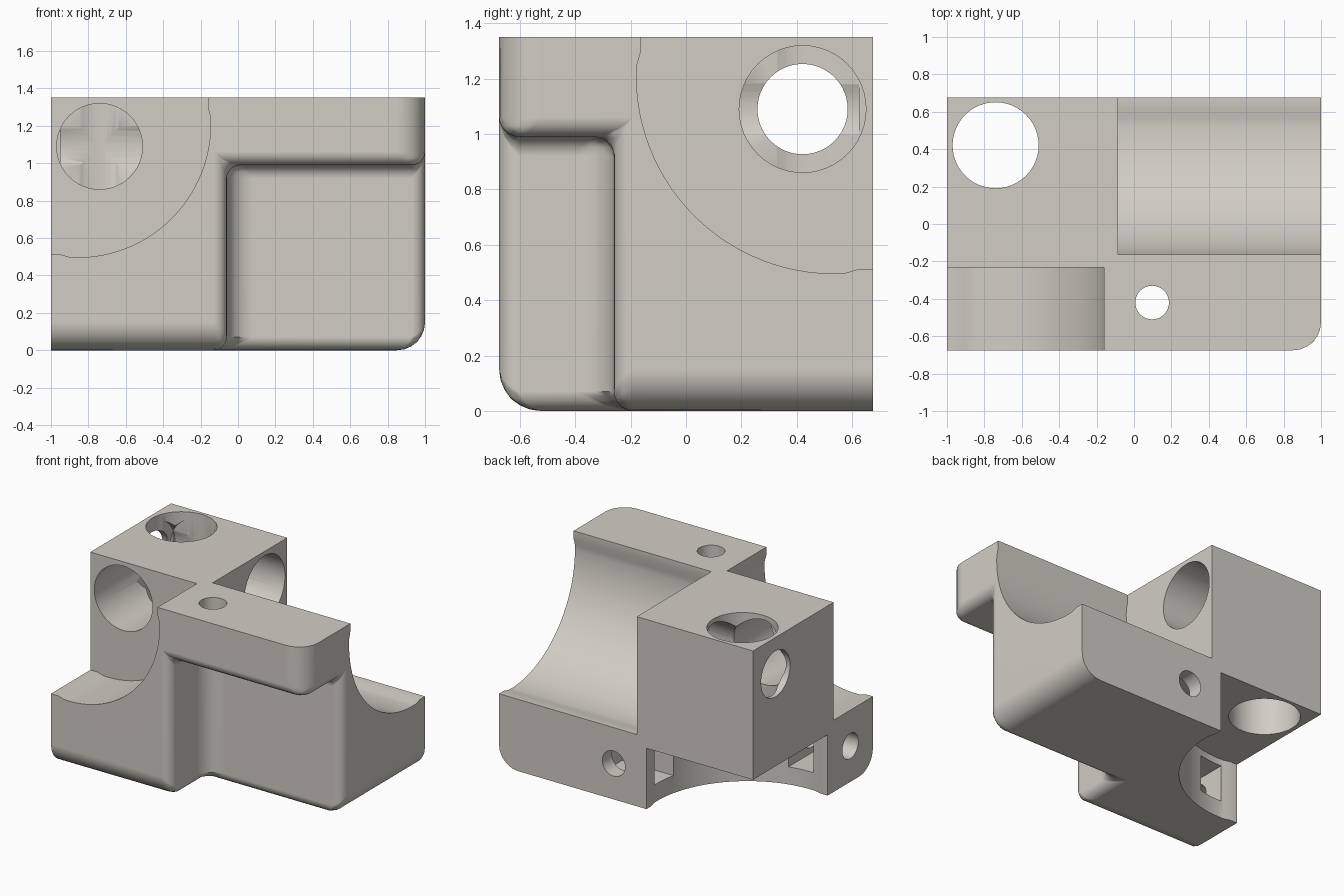
import bpy, bmesh, math
from mathutils import Vector

if "Cube" in bpy.data.objects:
    bpy.data.objects.remove(bpy.data.objects["Cube"])

# Layout is measured inward from the back-left-top corner: u = right, v = forward, w = down
def place(p):
    return Vector((p[0] - 1.0, 0.675 - p[1], 1.35 - p[2]))

SIZE = (2.0, 1.35, 1.35)
NOTCH = (0.94, 0.935, 0.36)
CUBE = (0.915, 0.907, 0.917)    # corner cube
BORE = (0.26, 0.254, 0.26)      # centre of the rod bores
SCREW = (1.097, 1.095, 1.095)   # centre of the screw holes

grey = bpy.data.materials.new("warm_grey")
grey.diffuse_color = (0.64, 0.615, 0.56, 1)
grey.use_nodes = True
grey.node_tree.nodes["Principled BSDF"].inputs["Base Color"].default_value = grey.diffuse_color


def make_object(name, bm):
    bmesh.ops.recalc_face_normals(bm, faces=bm.faces[:])
    mesh = bpy.data.meshes.new(name)
    bm.to_mesh(mesh)
    bm.free()
    ob = bpy.data.objects.new(name, mesh)
    bpy.context.collection.objects.link(ob)
    mesh.materials.append(grey)
    return ob


# Body: a box with one corner notched out, every face described per axis
bm = bmesh.new()
verts = {}

def vert(axis, level, b, c):
    key = [0, 0, 0]
    key[axis], key[(axis + 1) % 3], key[(axis + 2) % 3] = level, b, c
    key = tuple(key)
    if key not in verts:
        verts[key] = bm.verts.new(place([(0, NOTCH[i], SIZE[i])[k] for i, k in enumerate(key)]))
    return verts[key]

outlines = {0: [(0, 0), (2, 0), (2, 2), (0, 2)],
            1: [(1, 1), (2, 1), (2, 2), (1, 2)],
            2: [(0, 0), (2, 0), (2, 1), (1, 1), (1, 2), (0, 2)]}
for axis in range(3):
    for level, outline in outlines.items():
        bm.faces.new([vert(axis, level, b, c) for b, c in outline])

# Large rounding on the outer edges and the upright inner corner, small elsewhere on the notch
weight = bm.edges.layers.float.new("bevel_weight_edge")
keys = {v: k for k, v in verts.items()}
for e in bm.edges:
    pairs = list(zip(keys[e.verts[0]], keys[e.verts[1]]))
    if pairs[0] == (1, 1) and pairs[1] == (1, 1):
        e[weight] = 0.14 / 0.15
    elif (1, 1) in pairs:
        e[weight] = 0.07 / 0.15
    elif pairs.count((2, 2)) == 2:
        e[weight] = 1.0
body = make_object("corner_bracket", bm)
bevel = body.modifiers.new("rounding", 'BEVEL')
bevel.limit_method = 'WEIGHT'
bevel.width = 0.15
bevel.segments = 6
bevel.use_clamp_overlap = False


def cut(name, axis, profile, lo, hi):
    """Subtract a prism running along one axis."""
    bm = bmesh.new()
    rings = []
    for d in (lo, hi):
        ring = []
        for b, c in profile:
            p = [0, 0, 0]
            p[axis], p[(axis + 1) % 3], p[(axis + 2) % 3] = d, b, c
            ring.append(bm.verts.new(place(p)))
        rings.append(ring)
        bm.faces.new(ring)
    n = len(profile)
    for i in range(n):
        j = (i + 1) % n
        bm.faces.new((rings[0][i], rings[0][j], rings[1][j], rings[1][i]))
    ob = make_object(name, bm)
    ob.hide_render = True
    ob.hide_viewport = True
    mod = body.modifiers.new(name, 'BOOLEAN')
    mod.operation = 'DIFFERENCE'
    mod.solver = 'EXACT'
    mod.object = ob


def drill(name, axis, centre, r, lo, hi, n=48):
    b, c = centre[(axis + 1) % 3], centre[(axis + 2) % 3]
    turns = [2 * math.pi * i / n for i in range(n)]
    cut(name, axis, [(b + r * math.cos(t), c + r * math.sin(t)) for t in turns], lo, hi)

def rect(b0, b1, c0, c1):
    return [(b0, c0), (b1, c0), (b1, c1), (b0, c1)]


# Round channels along each arm, with short stepped lips
arc = [math.radians(-2.8 + 95.6 * i / 28) for i in range(29)]
channel = ([(-0.2, -0.2), (0.839, -0.2), (0.839, 0.055)]
           + [(0.14 + 0.714 * math.cos(a), 0.14 + 0.714 * math.sin(a)) for a in arc]
           + [(0.055, 0.839), (-0.2, 0.839)])
for axis, name in enumerate(("side_channel", "front_channel", "lower_channel")):
    cut(name, axis, channel, CUBE[axis], 2.3)

# Rod bores meeting in the corner cube
drill("upright_bore", 2, BORE, 0.23, -0.2, 1.0)
drill("side_bore", 0, BORE, 0.229, 0.05, 1.0)
drill("front_bore", 1, BORE, 0.2295, 0.05, 1.0)
drill("side_outlet", 0, BORE, 0.163, -0.2, 0.3)

# Screw holes
drill("side_screw_hole", 0, SCREW, 0.09, -0.2, 0.45, 32)
drill("back_screw_hole", 1, SCREW, 0.09, -0.2, 0.45, 32)
drill("top_screw_hole", 2, SCREW, 0.09, -0.2, 0.6, 32)

# Nut slots opening into the lower channel
cut("back_nut_slot", 2, rect(0.75, 1.24, 0.11, 0.3), SCREW[2] - 0.13, SCREW[2] + 0.13)
cut("side_nut_slot", 2, rect(0.12, 0.305, 0.75, 1.24), SCREW[2] - 0.13, SCREW[2] + 0.13)

# Apply the cuts, drop the cutters and smooth the curved faces
bpy.context.view_layer.update()
deps = bpy.context.evaluated_depsgraph_get()
final = bpy.data.meshes.new_from_object(body.evaluated_get(deps))
cutters = [m.object for m in body.modifiers if m.type == 'BOOLEAN']
body.modifiers.clear()
body.data = final
for ob in cutters:
    bpy.data.objects.remove(ob)
final.materials.clear()
final.materials.append(grey)
for p in final.polygons:
    p.material_index = 0
bpy.context.view_layer.objects.active = body
body.select_set(True)
bpy.ops.object.shade_smooth_by_angle(angle=math.radians(30))

# Keep the large flat faces evenly shaded next to the roundings
flat = body.modifiers.new("flat_faces", 'WEIGHTED_NORMAL')
flat.keep_sharp = True
